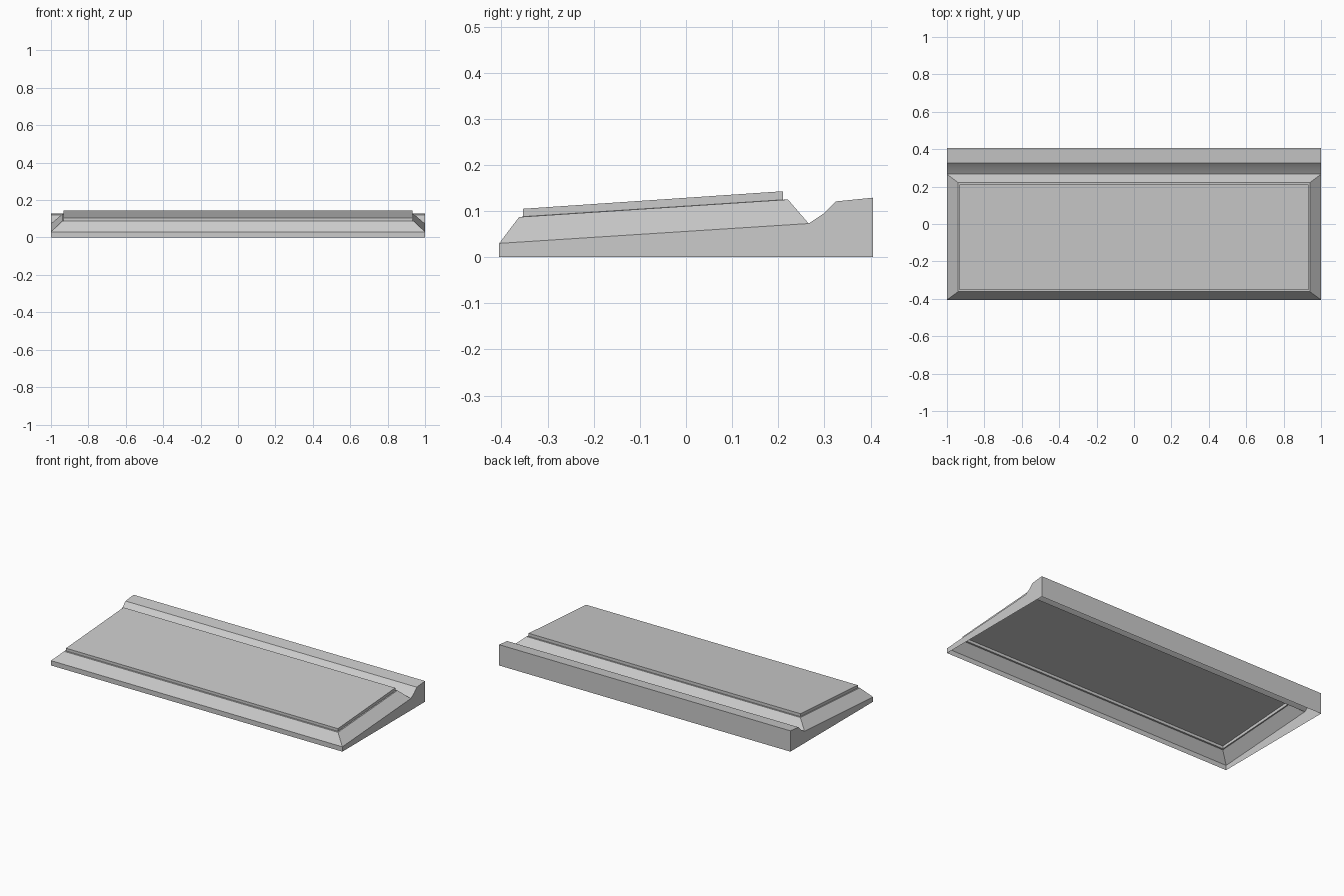
import bpy, bmesh, math

if "Cube" in bpy.data.objects:
    bpy.data.objects.remove(bpy.data.objects["Cube"])

bm = bmesh.new()


def ring(half_x, front, back):
    """Rectangular loop; front and back are (y, z) pairs."""
    return [bm.verts.new((sx * half_x, y, z))
            for sx, (y, z) in ((-1, front), (1, front), (1, back), (-1, back))]


def bridge(lower, upper):
    for i in range(4):
        j = (i + 1) % 4
        bm.faces.new((lower[i], lower[j], upper[j], upper[i]))


# Sloped deck: outer bevel, narrow ledge, step and raised panel
rim = ring(1.0, (-0.405, 0.03), (0.266, 0.073))
rings = [rim,
         ring(0.94, (-0.362, 0.087), (0.221, 0.125)),
         ring(0.933, (-0.353, 0.088), (0.21, 0.1245)),
         ring(0.933, (-0.353, 0.105), (0.21, 0.143))]
for low, high in zip(rings, rings[1:]):
    bridge(low, high)
bm.faces.new(rings[-1])

# Rear ridge profile, swept across the width and down the back
ridge = [(0.299, 0.095), (0.325, 0.121), (0.405, 0.129), (0.405, 0.0)]
left, right = [rim[3]], [rim[2]]
for y, z in ridge:
    left.append(bm.verts.new((-1, y, z)))
    right.append(bm.verts.new((1, y, z)))
for i in range(len(ridge)):
    bm.faces.new((left[i], right[i], right[i + 1], left[i + 1]))

# Front and side walls; the underside stays open
fl = bm.verts.new((-1, -0.405, 0))
fr = bm.verts.new((1, -0.405, 0))
bm.faces.new((fl, fr, rim[1], rim[0]))
bm.faces.new([fr] + right[::-1] + [rim[1]])
bm.faces.new([fl, rim[0]] + left)
bmesh.ops.recalc_face_normals(bm, faces=bm.faces)
if max(bm.faces, key=lambda f: f.calc_area()).normal.z < 0:
    bmesh.ops.reverse_faces(bm, faces=bm.faces)

mesh = bpy.data.meshes.new("wedge_shell")
bm.to_mesh(mesh)
bm.free()
shell = bpy.data.objects.new("wedge_shell", mesh)
bpy.context.collection.objects.link(shell)
bpy.context.view_layer.objects.active = shell
shell.select_set(True)
bpy.ops.object.shade_smooth_by_angle(angle=math.radians(30))
